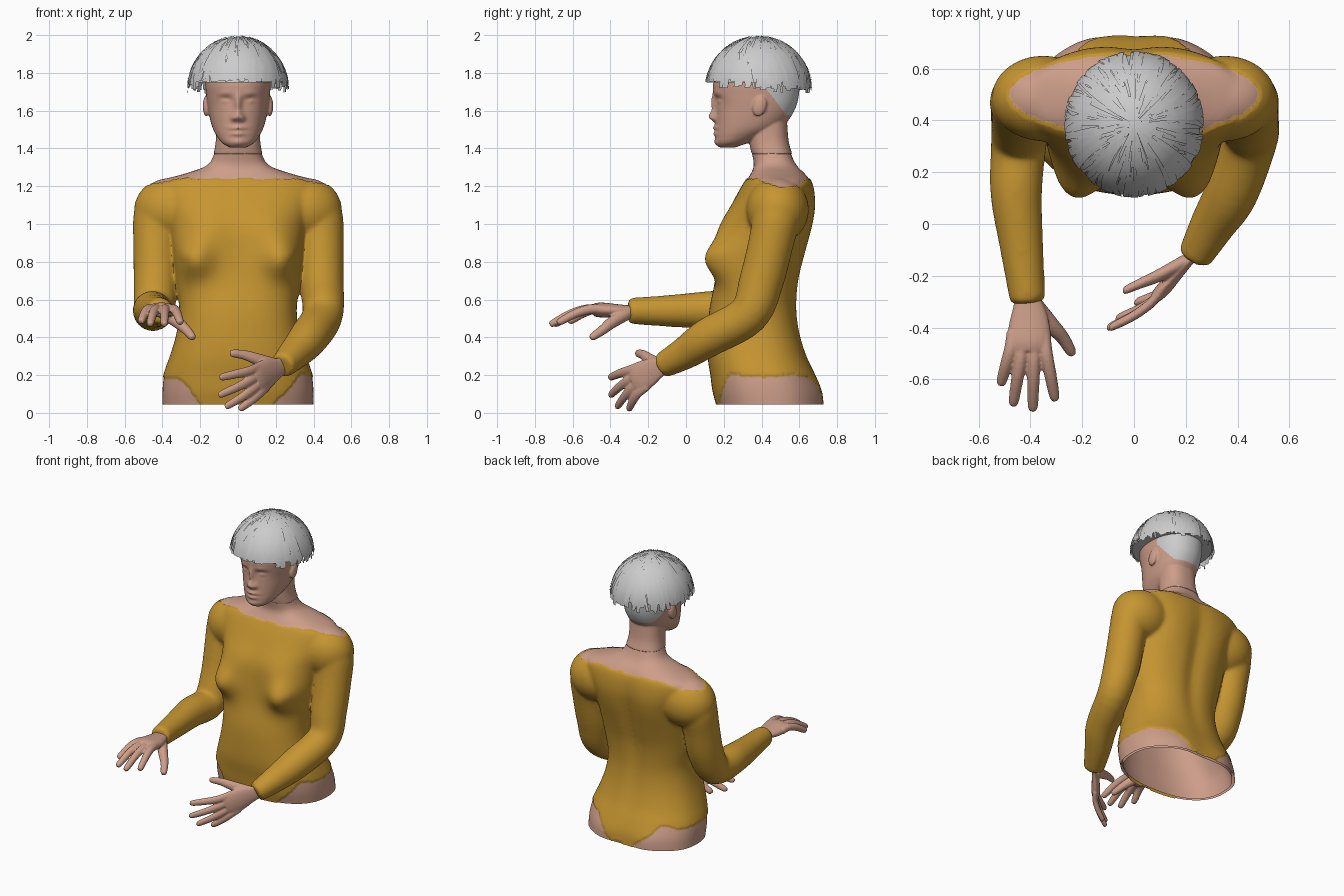
import bpy, bmesh, math, random
from mathutils import Vector, Matrix

random.seed(4)
if "Cube" in bpy.data.objects:
    bpy.data.objects.remove(bpy.data.objects["Cube"])


def material(name, rgb):
    m = bpy.data.materials.new(name)
    m.use_nodes = True
    m.diffuse_color = (*rgb, 1)
    bsdf = m.node_tree.nodes["Principled BSDF"]
    bsdf.inputs["Base Color"].default_value = (*rgb, 1)
    bsdf.inputs["Roughness"].default_value = 0.7
    return m


SKIN = material("warm skin", (0.61, 0.34, 0.25))
CLOTH = material("ochre cloth", (0.56, 0.30, 0.03))
HAIR = material("silver hair", (0.60, 0.60, 0.60))


def spline(rows, sub):
    """Smooth interpolation through rows of numbers."""
    out = []
    for i in range(len(rows) - 1):
        a, b, c, d = (rows[min(max(i + k, 0), len(rows) - 1)] for k in (-1, 0, 1, 2))
        for s in range(sub):
            t = s / sub
            out.append([q + 0.5 * t * (r - p + t * (2 * p - 5 * q + 4 * r - w
                        + t * (3 * (q - r) + w - p))) for p, q, r, w in zip(a, b, c, d)])
    return out + [list(rows[-1])]


def skin_rings(bm, rings, caps=(True, True)):
    n = len(rings[0])
    for a, b in zip(rings, rings[1:]):
        for i in range(n):
            bm.faces.new((a[i], a[(i + 1) % n], b[(i + 1) % n], b[i]))
    if caps[0]:
        bm.faces.new(rings[0])
    if caps[1]:
        bm.faces.new(rings[-1])


def loft(bm, rows, bumps, power, seg, sub, inset=0.0, caps=(True, True)):
    """Rows are height, front y, back y, half width; bumps push the surface out."""
    rings = []
    for z, front, back, half in spline(rows, sub):
        ring = []
        for i in range(seg):
            a = math.tau * i / seg
            c, s = math.cos(a), math.sin(a)
            x = (half - inset) * math.copysign(abs(c) ** (2 / power), c)
            y = (front + back) / 2 + ((back - front) / 2 - inset) * math.copysign(abs(s) ** (2 / power), s)
            for bx, bz, amount, sx, sz, side in bumps:
                for px in {bx, -bx}:
                    y += side * amount * max(0, side * s) * math.exp(
                        -((x - px) / sx) ** 2 - ((z - bz) / sz) ** 2)
            ring.append(bm.verts.new((x, y, z)))
        rings.append(ring)
    skin_rings(bm, rings, caps)


def tube(bm, rows, flat=1.0, seg=20, sub=5):
    """Rows are x, y, z, radius; flat squashes the section along z."""
    path = spline(rows, sub)
    pts = [Vector(p[:3]) for p in path]
    side, rings = Vector((1, 0, 0)), []
    for i, p in enumerate(pts):
        d = (pts[min(i + 1, len(pts) - 1)] - pts[max(i - 1, 0)]).normalized()
        side = (side - d * side.dot(d)).normalized()
        up = d.cross(side) * flat
        r = path[i][3]
        rings.append([bm.verts.new(p + r * (side * math.cos(math.tau * k / seg)
                      + up * math.sin(math.tau * k / seg))) for k in range(seg)])
    skin_rings(bm, rings)


def ball(bm, center, radii):
    m = Matrix.Translation(center) @ Matrix.Diagonal((*radii, 1))
    return bmesh.ops.create_uvsphere(bm, u_segments=32, v_segments=20, radius=1, matrix=m)["verts"]


def build(name, bm, mats, voxel=0, smooth=0):
    """Make an object, fusing overlapping pieces when a voxel size is given."""
    bmesh.ops.recalc_face_normals(bm, faces=bm.faces)
    mesh = bpy.data.meshes.new(name)
    bm.to_mesh(mesh)
    bm.free()
    obj = bpy.data.objects.new(name, mesh)
    bpy.context.scene.collection.objects.link(obj)
    if voxel:
        rm = obj.modifiers.new("fuse", "REMESH")
        rm.mode, rm.voxel_size = "VOXEL", voxel
        sm = obj.modifiers.new("soften", "SMOOTH")
        sm.factor, sm.iterations = 0.5, smooth
        bpy.context.view_layer.update()
        dg = bpy.context.evaluated_depsgraph_get()
        fused = bpy.data.meshes.new_from_object(obj.evaluated_get(dg))
        obj.modifiers.clear()
        obj.data = fused
    obj.data.materials.clear()
    for m in mats:
        obj.data.materials.append(m)
    for p in obj.data.polygons:
        p.use_smooth = True
    return obj


# Torso, neck and sleeves
torso = [(-0.02, .18, .73, .40), (.045, .165, .72, .40), (.12, .145, .71, .40), (.2, .135, .68, .39),
         (.3, .12, .635, .355), (.42, .12, .60, .32), (.55, .13, .585, .305), (.7, .16, .595, .325),
         (.85, .18, .63, .34), (1.0, .21, .665, .36), (1.1, .25, .68, .40), (1.18, .29, .675, .42),
         (1.23, .32, .66, .40), (1.27, .345, .63, .27), (1.31, .36, .59, .165), (1.37, .35, .56, .127),
         (1.45, .335, .54, .115), (1.6, .33, .53, .115)]
torso_bumps = [(.265, .815, .155, .115, .105, -1), (.285, .84, .025, .025, .025, -1),
               (.2, .97, .04, .15, .11, -1), (0, .8, -.025, .06, .4, 1),
               (.2, 1.0, .012, .1, .13, 1), (.18, .08, .015, .1, .1, 1)]
bm = bmesh.new()
loft(bm, torso, torso_bumps, 2.4, 80, 6)
tube(bm, [(.415, .48, 1.09, .118), (.432, .475, 1.02, .12), (.44, .45, .9, .114), (.442, .40, .7, .112),
          (.448, .33, .52, .102), (.375, .12, .40, .098), (.305, 0, .32, .082), (.235, -.125, .25, .062)], seg=32)
tube(bm, [(-.415, .48, 1.09, .118), (-.43, .475, 1.02, .12), (-.435, .45, .9, .114), (-.435, .40, .7, .112),
          (-.445, .31, .55, .102), (-.455, .12, .545, .094), (-.435, -.08, .54, .079),
          (-.41, -.30, .54, .063)], seg=32)
for sx in (-1, 1):
    ball(bm, (sx * .35, .485, 1.075), (.195, .16, .17))
body = build("bodysuit_torso", bm, [SKIN, CLOTH], 0.011, 16)


def is_cloth(p):
    x = abs(p.x)
    if p.y < 0:
        return True
    wave = 0.008 * math.sin(p.x * 40) + 0.006 * math.sin(p.x * 23 + 1)
    if p.z < 0.25:
        start, slope = (0.19, 1.1) if p.y < 0.4 else (0.08, 0.9)
        return p.z > min(0.19, 0.04 + max(0, x - start) * slope) + wave
    if p.z > 1.24 + wave / 3 and x < 0.3:
        return False
    return p.z < 1.15 or (x / 0.48) ** 2 + ((p.y - 0.5) / 0.15) ** 2 > 1


# Open the hem, colour the cloth and lift it slightly off the skin
bm = bmesh.new()
bm.from_mesh(body.data)
bmesh.ops.bisect_plane(bm, geom=bm.verts[:] + bm.edges[:] + bm.faces[:],
                       plane_co=(0, 0, .045), plane_no=(0, 0, 1), clear_inner=True)
for f in bm.faces:
    f.material_index = int(is_cloth(f.calc_center_median()))
bm.normal_update()
lifted = [(v, v.co + v.normal * 0.006) for v in bm.verts
          if all(f.material_index for f in v.link_faces)]
for v, co in lifted:
    v.co = co
bm.to_mesh(body.data)
bm.free()

# Skin surface seen through the open hem
bm = bmesh.new()
loft(bm, torso[1:12], torso_bumps, 2.4, 64, 3, inset=0.018, caps=(False, True))
build("inner_torso", bm, [SKIN])

# Head with sculpted face, upper neck and ears
bm = bmesh.new()
loft(bm, [(1.405, .18, .26, .045), (1.43, .162, .33, .085), (1.47, .160, .42, .115), (1.51, .16, .50, .135),
          (1.56, .16, .55, .149), (1.62, .16, .582, .160), (1.68, .15, .597, .168), (1.75, .145, .60, .173),
          (1.83, .18, .58, .165), (1.9, .26, .52, .12), (1.93, .34, .44, .04)],
     [(0, 1.57, .036, .026, .028, -1), (0, 1.635, .026, .018, .05, -1), (.024, 1.56, .016, .014, .014, -1),
      (0, 1.508, .018, .042, .014, -1), (0, 1.478, .017, .038, .013, -1), (0, 1.493, -.008, .045, .006, -1),
      (.066, 1.655, -.02, .034, .02, -1), (.068, 1.65, .017, .024, .012, -1),
      (.07, 1.692, .006, .04, .014, -1), (0, 1.432, .012, .035, .022, -1)], 2.2, 128, 8)
loft(bm, torso[15:], [], 2.4, 64, 8, inset=-.002)
for sx in (-1, 1):
    ear = ball(bm, (sx * .168, .39, 1.625), (.018, .036, .056))
    bmesh.ops.rotate(bm, verts=ear, cent=(sx * .168, .39, 1.625), matrix=Matrix.Rotation(-.25, 3, "X"))
head = build("head", bm, [SKIN, HAIR], 0.0065, 3)
for p in head.data.polygons:
    c = p.center
    p.material_index = int(c.y > 0.40 + (1.75 - c.z) * 0.75 and abs(c.x) < 0.168 and c.z > 1.575)


# Hands: x runs to the thumb, y to the fingertips, z out of the back of the hand
def hand(name, wrist, thumb, forward, back):
    bm = bmesh.new()
    tube(bm, [(0, -.05, 0, .050), (0, .02, 0, .052), (.005, .10, -.003, .075), (.005, .18, 0, .086),
              (.005, .22, 0, .073)], flat=0.46)
    for x, y, spread, length, drop in ((.062, .19, .045, .22, .07), (.024, .20, -.005, .25, .08),
                                       (-.018, .195, -.04, .235, .08), (-.056, .18, -.05, .17, .065)):
        tube(bm, [(x, y - .03, 0, .026), (x + spread * .2, y + length * .2, .004, .026),
                  (x + spread * .55, y + length * .55, -drop * .25, .024),
                  (x + spread * .9, y + length * .92, -drop * .85, .020),
                  (x + spread, y + length, -drop, .012)], seg=14)
    tube(bm, [(.02, .04, -.015, .037), (.09, .12, -.065, .032), (.135, .17, -.105, .026),
              (.165, .22, -.14, .021), (.172, .235, -.15, .013)], seg=14)
    basis = Matrix((thumb, forward, back)).transposed().to_4x4()
    bm.transform(Matrix.Translation(wrist) @ basis)
    return build(name, bm, [SKIN], 0.006, 2)


hand("right_hand", (-.41, -.27, .545), (1, 0, 0), (0, -1, 0), (0, 0, 1))
hand("left_hand", (.235, -.12, .25), (-.288, -.288, .913), (-.65, -.70, -.39), (.5, -.5, 0))

# Hair: solid bowl with loose flat locks laid over it
CENTER, RADII = Vector((0, .385, 1.72)), Vector((.258, .27, .272))
bm = bmesh.new()
ball(bm, CENTER, RADII)
cut = bmesh.ops.bisect_plane(bm, geom=bm.verts[:] + bm.edges[:] + bm.faces[:],
                             plane_co=(0, 0, 1.75), plane_no=(0, 0, 1), clear_inner=True)
bmesh.ops.holes_fill(bm, edges=[e for e in cut["geom_cut"] if isinstance(e, bmesh.types.BMEdge)])
bowl = build("hair_bowl", bm, [HAIR])
for p in bowl.data.polygons:
    p.use_smooth = len(p.vertices) < 5

bm = bmesh.new()
for i in range(260):
    a = random.uniform(0, math.tau)
    fringe = math.sin(a) < -0.6
    start = random.uniform(0.05, 1.0)
    end = random.uniform(1.38, 1.47) if fringe else random.uniform(1.42, 1.60)
    if math.sin(a) > -0.2 and i % 6 == 0:
        end += 0.08
    half, lift, twist = random.uniform(.02, .07), random.uniform(1.003, 1.03), random.uniform(-.22, .22)
    flare = random.uniform(.005, .035)
    previous = None
    for k in range(9):
        t = start + (end - start) * k / 8
        r = math.sin(min(t, 1.5)) * (lift + flare * k / 8)
        pair = [bm.verts.new(CENTER + Vector((RADII.x * r * math.cos(b), RADII.y * r * math.sin(b),
                                              RADII.z * min(lift, 1.025) * math.cos(t))))
                for b in (a + twist * k / 8 - half, a + twist * k / 8 + half)]
        if previous:
            bm.faces.new((previous[0], pair[0], pair[1], previous[1]))
        previous = pair
build("hair_locks", bm, [HAIR])
